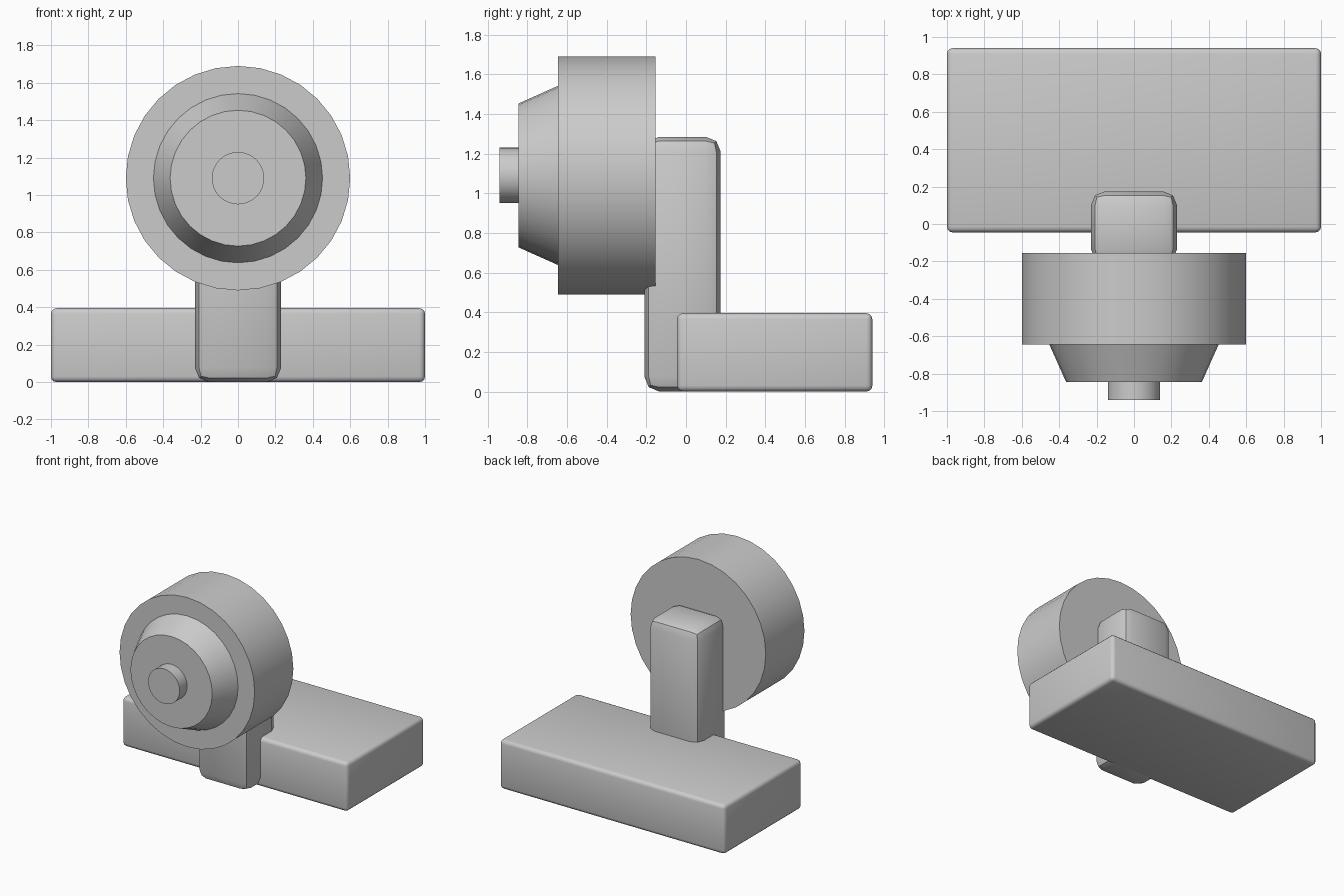
import bpy
import math

cube = bpy.data.objects.get("Cube")
if cube:
    bpy.data.objects.remove(cube, do_unlink=True)

# Single plain grey finish
grey = bpy.data.materials.new("plain_grey")
grey.use_nodes = True
colour = (0.6, 0.6, 0.6, 1)
grey.diffuse_color = colour
grey.node_tree.nodes["Principled BSDF"].inputs["Base Color"].default_value = colour

AXIS_Z = 1.09


def finish(obj, name):
    obj.name = name
    obj.data.materials.clear()
    obj.data.materials.append(grey)
    bpy.ops.object.shade_smooth_by_angle(angle=math.radians(35))


def rounded_block(name, low, high, radius, segments):
    """Box between two corners, with rounded edges."""
    centre = [(a + b) / 2 for a, b in zip(low, high)]
    bpy.ops.mesh.primitive_cube_add(size=1, location=centre)
    obj = bpy.context.object
    obj.scale = [b - a for a, b in zip(low, high)]
    bpy.ops.object.transform_apply(location=False, rotation=False, scale=True)
    bevel = obj.modifiers.new("rounded_edges", "BEVEL")
    bevel.width = radius
    bevel.segments = segments
    bpy.ops.object.modifier_apply(modifier=bevel.name)
    finish(obj, name)


def turned_part(name, back, front, back_radius, front_radius):
    """Round part lying along y, tapering from back to front."""
    bpy.ops.mesh.primitive_cone_add(
        vertices=32, radius1=back_radius, radius2=front_radius,
        depth=back - front, location=(0, (back + front) / 2, AXIS_Z),
        rotation=(math.pi / 2, 0, 0))
    finish(bpy.context.object, name)


# Foot slab and upright
rounded_block("base", (-1, -0.045, 0), (1, 0.94, 0.395), 0.03, 3)
rounded_block("post", (-0.23, -0.21, 0), (0.23, 0.175, 1.285), 0.075, 2)

# Round head with tapered hub and centre knob
turned_part("drum", -0.155, -0.645, 0.6, 0.6)
turned_part("hub", -0.63, -0.845, 0.459, 0.363)
turned_part("knob", -0.83, -0.94, 0.14, 0.14)
